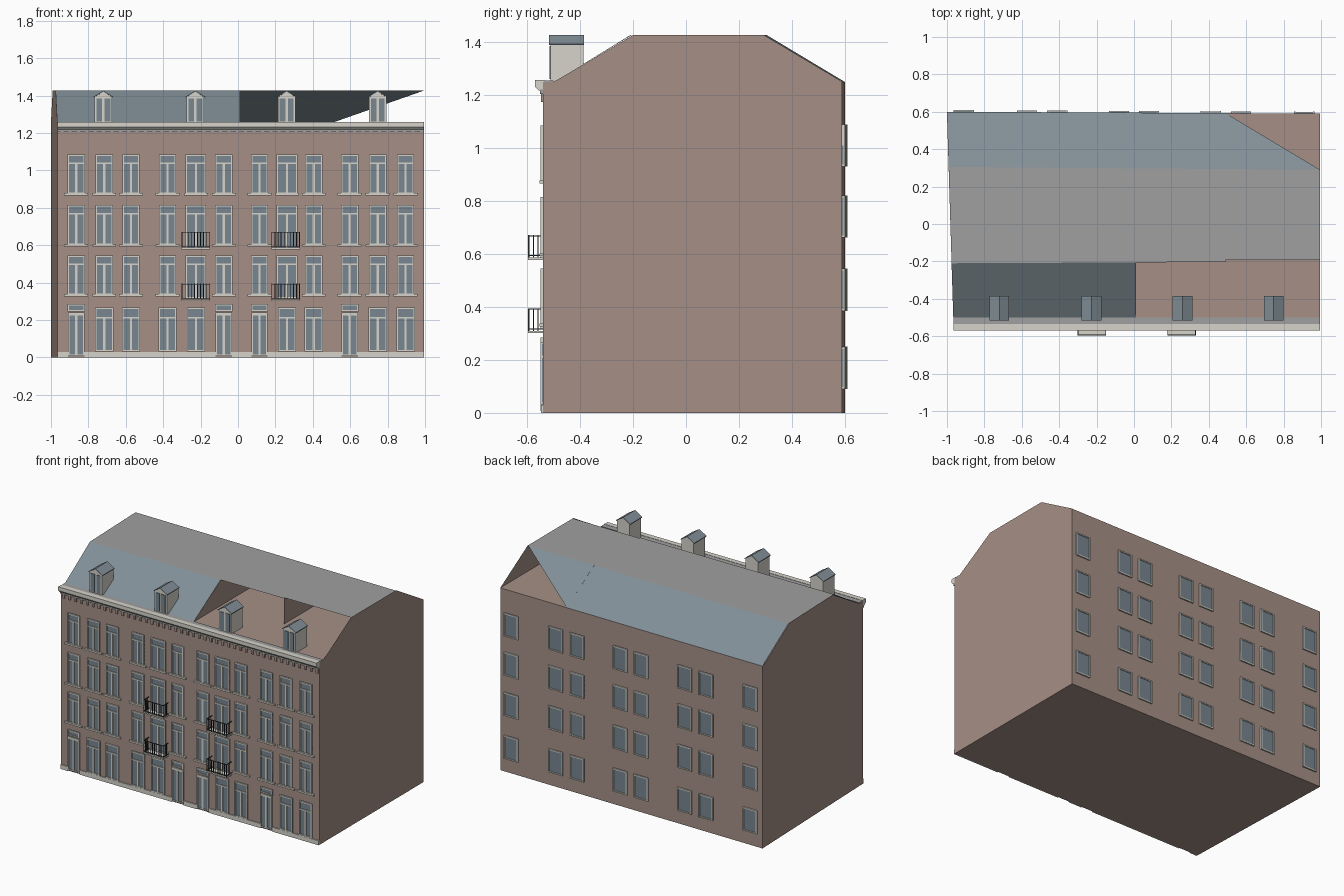
import bpy, bmesh
from mathutils import Matrix, Vector

cube = bpy.data.objects.get("Cube")
if cube:
    bpy.data.objects.remove(cube, do_unlink=True)


def material(name, rgb):
    lin = [(c / 255 / 12.92) if c < 11 else ((c / 255 + 0.055) / 1.055) ** 2.4 for c in rgb]
    m = bpy.data.materials.new(name)
    m.use_nodes = True
    m.diffuse_color = (*lin, 1)
    m.node_tree.nodes["Principled BSDF"].inputs["Base Color"].default_value = (*lin, 1)
    return m


BRICK = material("brick", (166, 144, 134))
CREAM = material("cream_stone", (214, 212, 203))
SLATE = material("blue_slate", (130, 143, 151))
GLASS = material("window_glass", (120, 134, 144))
FLAT = material("flat_roof_grey", (160, 160, 160))
IRON = material("dark_iron", (52, 56, 60))


class Part:
    """Collects boxes and polygons of one colour into one object."""

    def __init__(self, name, mat):
        self.name, self.mat, self.bm = name, mat, bmesh.new()

    def box(self, x0, x1, y0, y1, z0, z1):
        centre = Vector((x0 + x1, y0 + y1, z0 + z1)) / 2
        size = Matrix.Diagonal((x1 - x0, y1 - y0, z1 - z0, 1))
        bmesh.ops.create_cube(self.bm, size=1, matrix=Matrix.Translation(centre) @ size)

    def poly(self, *pts):
        self.bm.faces.new([self.bm.verts.new(p) for p in pts])

    def prism(self, start, end):
        """Solid between two matching outlines."""
        n = len(start)
        self.poly(*start)
        self.poly(*reversed(end))
        for i in range(n):
            j = (i + 1) % n
            self.poly(start[i], end[i], end[j], start[j])

    def finish(self):
        bmesh.ops.remove_doubles(self.bm, verts=self.bm.verts, dist=0.0001)
        bmesh.ops.recalc_face_normals(self.bm, faces=self.bm.faces)
        me = bpy.data.meshes.new(self.name)
        self.bm.to_mesh(me)
        self.bm.free()
        me.materials.append(self.mat)
        bpy.context.collection.objects.link(bpy.data.objects.new(self.name, me))


FRONT, RIGHT, EAVE, RIDGE = -0.54, 0.995, 1.25, 1.427


def left_x(y):
    """The left end wall runs slightly askew."""
    return -0.965 - 0.031 * (y - FRONT)


def back_y(x):
    return 0.595 - 0.005 * x


# Brick body, closed below and at eaves level
walls = Part("brick_walls", BRICK)
plan = [(left_x(FRONT), FRONT), (RIGHT, FRONT), (RIGHT, back_y(1)), (left_x(0.6), back_y(-1))]
walls.prism([(x, y, 0) for x, y in plan], [(x, y, EAVE) for x, y in plan])
walls.finish()

# Gable ends and inner party walls
gables = Part("gable_walls", BRICK)
profile = [(-0.5, EAVE), (-0.2, RIDGE), (0.295, RIDGE), (0.592, EAVE)]
gables.poly(*[(left_x(y), y, z) for y, z in profile])
for x in (0.012, RIGHT):
    gables.poly(*[(x, y, z) for y, z in profile])
gables.poly(*[(0.49, max(y, -0.2), z) for y, z in profile])
gables.finish()

# Roof: front slope over one half, back slope cut off diagonally
slopes = Part("slate_slopes", SLATE)
slopes.poly((left_x(-0.5), -0.5, EAVE), (0.012, -0.5, EAVE),
            (0.012, -0.205, RIDGE), (left_x(-0.2), -0.21, RIDGE))
slopes.poly((left_x(0.6), 0.6, EAVE), (0.49, back_y(0.49), EAVE),
            (RIGHT, 0.29, RIDGE), (left_x(0.3), 0.305, RIDGE))
slopes.finish()
top = Part("flat_roof", FLAT)
top.poly((left_x(-0.21), -0.21, RIDGE), (0.49, -0.203, RIDGE), (0.49, -0.193, RIDGE),
         (RIGHT, -0.193, RIDGE), (RIGHT, 0.29, RIDGE), (left_x(0.3), 0.305, RIDGE))
top.box(-0.965, RIGHT, -0.537, -0.5, EAVE - 0.01, EAVE + 0.006)
top.box(-0.965, RIGHT, -0.552, FRONT, 1.205, 1.222)
top.finish()

# Cornice with small brackets below
cornice = Part("cornice", CREAM)
outline = [(-0.535, 1.258), (-0.57, 1.258), (-0.57, 1.232), (-0.556, 1.218), (-0.535, 1.218)]
cornice.prism([(-0.965, y, z) for y, z in outline], [(RIGHT, y, z) for y, z in outline])
cornice.finish()
brackets = Part("cornice_brackets", BRICK)
for i in range(44):
    x = -0.95 + i * 0.0447
    brackets.box(x, x + 0.016, -0.547, FRONT, 1.175, 1.206)
brackets.finish()

# Front windows and doors
frames = Part("front_window_frames", CREAM)
panes = Part("front_window_panes", GLASS)


def window(x, z0, z1, w, bars, y=FRONT, out=-1, t=0.008):
    """Glass plate with a raised frame; bars lists transom heights."""
    def put(part, a, b, c, d, depth):
        y0, y1 = sorted((y - out * 0.002, y + out * depth))
        part.box(a, b, y0, y1, c, d)
    l, r = x - w / 2, x + w / 2
    put(panes, l, r, z0, z1, 0.004)
    for a in (l, r - t):
        put(frames, a, a + t, z0, z1, 0.01)
    for b in (z0, z1 - t, *bars):
        put(frames, l, r, b, b + t, 0.0095)
    if bars:
        put(frames, x - 0.006, x + 0.006, z0, bars[0], 0.009)


columns = [-0.865, -0.715, -0.572, -0.377, -0.225, -0.076,
           0.115, 0.262, 0.405, 0.597, 0.747, 0.896]
balcony_columns, door_columns = (4, 7), (0, 5, 6, 9)
for i, x in enumerate(columns):
    for floor, (z0, z1) in enumerate([(0.335, 0.545), (0.6, 0.815), (0.875, 1.085)]):
        french = i in balcony_columns and floor < 2
        window(x, z0 - 0.02 * french, z1, 0.11 if i in balcony_columns else 0.092, [z1 - 0.052])
        if not french:
            frames.box(x - 0.064, x + 0.064, -0.553, FRONT, z0 - 0.008, z0 + 0.003)
    if i in door_columns:
        window(x, 0.008, 0.24, 0.088, [0.225])
        window(x, 0.246, 0.285, 0.092, [])
    else:
        window(x, 0.032, 0.268, 0.098, [0.208])
frames.finish()
panes.finish()

# Plinth, broken by the doors
plinth = Part("plinth", CREAM)
edge = -0.965
for i in door_columns:
    plinth.box(edge, columns[i] - 0.044, -0.547, FRONT, 0, 0.03)
    edge = columns[i] + 0.044
plinth.box(edge, RIGHT, -0.547, FRONT, 0, 0.03)
plinth.finish()

# Back windows, four per half
frames = Part("back_window_frames", CREAM)
panes = Part("back_window_panes", GLASS)
for bx in (0.08, 0.41, 0.572, 0.91):
    for x in (bx, -bx):
        for z in (0.17, 0.465, 0.742, 1.01):
            window(x, z - 0.08, z + 0.08, 0.108, [], back_y(x), 1)
frames.finish()
panes.finish()

# Balconies: stone slabs with iron railings
slabs = Part("balcony_slabs", CREAM)
rails = Part("balcony_railings", IRON)
for x in (-0.225, 0.255):
    for z in (0.305, 0.582):
        l, r, y, h = x - 0.076, x + 0.076, -0.596, z + 0.09
        slabs.box(l, r, y, FRONT, z - 0.004, z + 0.005)
        for b in (z + 0.01, h - 0.005):
            rails.box(l, r, y, y + 0.004, b, b + 0.004)
            for a in (l, r - 0.004):
                rails.box(a, a + 0.004, y, FRONT, b, b + 0.004)
        for k in range(10):
            a = l + k * (r - l - 0.004) / 9
            rails.box(a, a + 0.004, y, y + 0.004, z, h)
        for a in (l, r - 0.004):
            for k in (1, 2):
                rails.box(a, a + 0.004, y + k * 0.018, y + k * 0.018 + 0.003, z, h)
slabs.finish()
rails.finish()

# Dormers
bodies = Part("dormer_bodies", CREAM)
glass = Part("dormer_glass", GLASS)
roofs = Part("dormer_roofs", SLATE)
for x in (-0.72, -0.228, 0.26, 0.747):
    pent = [(x - 0.047, EAVE), (x + 0.047, EAVE), (x + 0.047, 1.392), (x, 1.42), (x - 0.047, 1.392)]
    bodies.prism([(a, -0.512, z) for a, z in pent], [(a, -0.387, z) for a, z in pent])
    for s in (-1, 1):
        inner, outer = sorted((x + s * 0.006, x + s * 0.037))
        glass.box(inner, outer, -0.516, -0.51, 1.262, 1.385)
        skin = [(x, 1.42), (x + s * 0.053, 1.389), (x + s * 0.053, 1.394), (x, 1.427)]
        roofs.prism([(a, -0.517, z) for a, z in skin], [(a, -0.385, z) for a, z in skin])
for part in (bodies, glass, roofs):
    part.finish()
